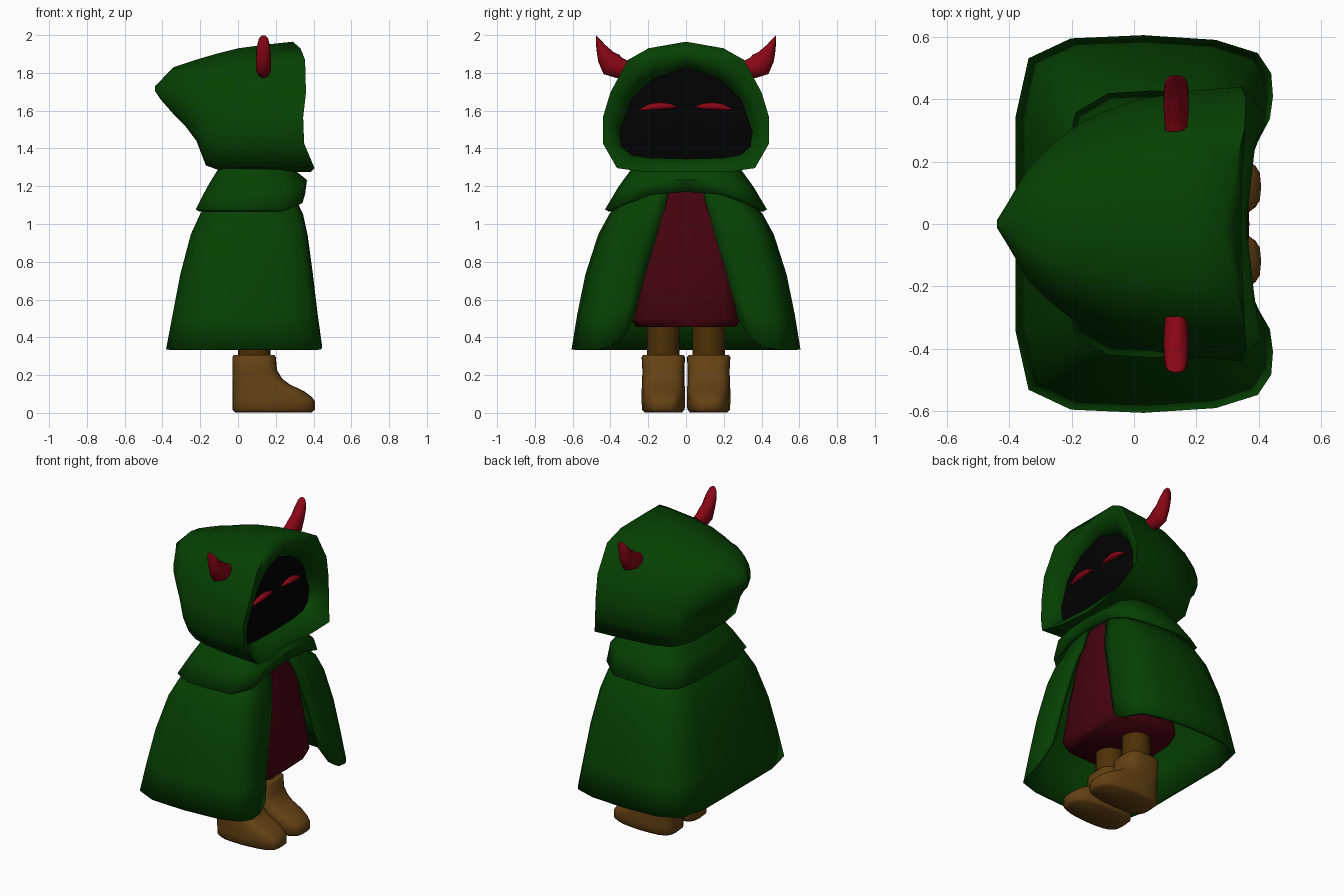
import bpy, bmesh, math

if "Cube" in bpy.data.objects:
    bpy.data.objects.remove(bpy.data.objects["Cube"])


def material(name, r, g, b):
    m = bpy.data.materials.new(name)
    m.diffuse_color = (r, g, b, 1)
    m.use_nodes = True
    m.node_tree.nodes["Principled BSDF"].inputs["Base Color"].default_value = m.diffuse_color
    return m


GREEN = material("green_cloth", 0.002, 0.052, 0.001)
WINE = material("wine_cloth", 0.060, 0.001, 0.005)
RED = material("red", 0.25, 0.002, 0.008)
BROWN = material("boot_leather", 0.13, 0.055, 0.007)
DARK = material("leg_leather", 0.075, 0.03, 0.002)
BLACK = material("shadow", 0.0005, 0.0005, 0.0005)


def loft(name, rings, mat, closed=True, cap0=True, cap1=True, angle=45, thick=0):
    """Skin a list of equal-length rings of 3D points."""
    bm = bmesh.new()
    rows = [[bm.verts.new(p) for p in r] for r in rings]
    n = len(rows[0])
    for a, b in zip(rows, rows[1:]):
        for i in range(n if closed else n - 1):
            j = (i + 1) % n
            bm.faces.new((a[i], a[j], b[j], b[i]))
    if cap0:
        bm.faces.new(rows[0])
    if cap1:
        bm.faces.new(rows[-1])
    bmesh.ops.recalc_face_normals(bm, faces=bm.faces)
    me = bpy.data.meshes.new(name)
    bm.to_mesh(me)
    bm.free()
    me.materials.append(mat)
    ob = bpy.data.objects.new(name, me)
    bpy.context.collection.objects.link(ob)
    if thick:
        s = ob.modifiers.new("thickness", 'SOLIDIFY')
        s.thickness, s.offset = thick, 0
    bpy.ops.object.select_all(action='DESELECT')
    ob.select_set(True)
    bpy.context.view_layer.objects.active = ob
    bpy.ops.object.shade_smooth_by_angle(angle=math.radians(angle))
    return ob


def full(half):
    """Mirror a half ring that starts and ends on y = 0."""
    return half + [(x, -y, z) for x, y, z in half[-2:0:-1]]


def rounded(x0, x1, yc, hw, z, n=20, p=3.0, taper=0):
    """Superellipse ring, optionally narrowing towards +x."""
    out = []
    for i in range(n):
        t = 2 * math.pi * i / n
        c, s = math.cos(t), math.sin(t)
        u = math.copysign(abs(c) ** (2 / p), c)
        v = math.copysign(abs(s) ** (2 / p), s)
        out.append(((x0 + x1) / 2 + u * (x1 - x0) / 2,
                    yc + v * hw * (1 - taper * max(u, 0)), z))
    return out


def tube(name, path, mat, n=10):
    """Sweep along (y, z, half width across, half width in x, x centre)."""
    rings = []
    for i, (y, z, w, wx, x) in enumerate(path):
        a, b = path[max(i - 1, 0)], path[min(i + 1, len(path) - 1)]
        dy, dz = b[0] - a[0], b[1] - a[1]
        d = math.hypot(dy, dz)
        rings.append([(x + wx * math.sin(t), y - dz / d * w * math.cos(t),
                       z + dy / d * w * math.cos(t))
                      for t in (2 * math.pi * k / n for k in range(n))])
    return loft(name, rings, mat, angle=60)


# Hood: inward sloping rim, then sections back to the pointed tip
SECTION = [(0, 1), (.45, .95), (.70, .86), (.91, .61), (1, .42), (1, .22),
           (.83, .03), (.5, 0), (0, 0)]
OPENING = [(0, 1.83), (.17, 1.77), (.23, 1.72), (.29, 1.66), (.35, 1.49),
           (.34, 1.41), (.29, 1.365), (.2, 1.35), (0, 1.345)]
LIP_X = [.285, .285, .285, .285, .285, .285, .30, .30, .30]
RIM_X = [.29, .33, .355, .36, .345, .35, .405, .385, .36]


def section(xs, hw, bot, top):
    return full([(x, u * hw, bot + v * (top - bot)) for x, (u, v) in zip(xs, SECTION)])


# Rounded middle of the rim, between lip and outer edge
mid_rim = [(x, (y + u * .44) / 2, (z + 1.28 + v * .685) / 2)
           for x, (y, z), (u, v) in zip([.345, .35, .355, .355, .34, .34, .36, .36, .35],
                                        OPENING, SECTION)]
hood = [full([(.23, y, z) for y, z in OPENING]),
        full([(x, y, z) for x, (y, z) in zip(LIP_X, OPENING)]),
        full(mid_rim),
        section(RIM_X, .44, 1.275, 1.965)]
for x, hw, bot, top in [(.15, .425, 1.28, 1.95), (0, .395, 1.28, 1.93),
                        (-.10, .36, 1.285, 1.905), (-.17, .325, 1.31, 1.885),
                        (-.22, .29, 1.44, 1.87), (-.28, .24, 1.52, 1.85),
                        (-.34, .18, 1.58, 1.83), (-.41, .06, 1.66, 1.76),
                        (-.44, .012, 1.705, 1.73)]:
    hood.append(section([x] * 9, hw, bot, top))
loft("hood", hood, GREEN, cap0=False, angle=85)

# Shadowed face, slightly domed inside the hood
face = []
for x, k in [(.268, 1.01), (.275, .7), (.28, .25)]:
    face.append(full([(x, y * k, 1.56 + (z - 1.56) * k) for y, z in OPENING]))
loft("face", face, BLACK, cap0=False)

# Eyes and horns
for s, side in ((1, "right"), (-1, "left")):
    tube("eye_" + side, [(s * y, z, w, wx, .278) for y, z, w, wx in
         [(.045, 1.617, .003, .006), (.085, 1.623, .014, .020), (.14, 1.624, .020, .026),
          (.19, 1.619, .017, .022), (.245, 1.605, .004, .008)]], RED, 8)
    tube("horn_" + side, [(s * y, z, w, wx, .135) for y, z, w, wx in
         [(.30, 1.82, .04, .036), (.35, 1.825, .055, .041), (.395, 1.845, .066, .042),
          (.424, 1.885, .048, .041), (.450, 1.935, .027, .037), (.469, 1.98, .009, .026),
          (.476, 1.997, .001, .010)]], RED)

# Shoulder mantle with a hem that rises at the front
PLAN = [(1, 0), (1, .42), (.96, .78), (.6, .97), (0, 1), (-.52, .98), (-.88, .84),
        (-1, .5), (-1, 0)]
LIFT = [.10, .085, .035, 0, 0, 0, 0, 0, 0]
mantle = []
for z, x0, x1, hw, k in [(1.32, -.07, .25, .25, 0), (1.28, -.10, .29, .285, 0),
                         (1.19, -.155, .355, .35, .4), (1.072, -.215, .345, .42, 1)]:
    mantle.append(full([((x0 + x1) / 2 + u * (x1 - x0) / 2, v * hw, z + k * l)
                        for (u, v), l in zip(PLAN, LIFT)]))
loft("shoulder_mantle", mantle, GREEN, cap0=False, cap1=False, angle=60, thick=.02)

# Cloak, open at the front with rounded lower corners
HEM = [(.39, .25), (.425, .32), (.435, .40), (.43, .48), (.39, .54), (.26, .58),
       (.03, .595), (-.2, .585), (-.33, .525), (-.37, .34), (-.37, 0)]
RAISE = [.16, .06, .012, 0, 0, 0, 0, 0, 0, 0, 0]
cloak = []
for z, xb, xf, hw, edge, k in [(1.23, -.08, .28, .26, .08, 0), (1.09, -.16, .31, .35, .11, 0),
                               (1.05, -.19, .33, .395, .125, 0),
                               (.94, -.24, .355, .455, .155, 0), (.73, -.295, .385, .522, .21, .2),
                               (.52, -.335, .41, .565, .25, .6), (.335, -.37, .435, .595, .28, 1)]:
    half = []
    for i, ((hx, hy), r) in enumerate(zip(HEM, RAISE)):
        y = hy * hw / .595
        blend = (1, .6, .3)[i] if i < 3 else 0
        y += blend * (edge - .25 * hw / .595)
        x = xb + (hx + .37) / .805 * (xf - xb) + (1 - k) * (.022, .010)[i] if i < 2 \
            else xb + (hx + .37) / .805 * (xf - xb)
        half.append((x, y, z + k * r))
    cloak.append(half + [(x, -y, z) for x, y, z in half[-2::-1]])
loft("cloak", cloak, GREEN, closed=False, cap0=False, cap1=False, angle=60, thick=.022)

# Robe under the cloak
loft("robe", [rounded(x0, x1, 0, hw, z, 16, 5) for z, x0, x1, hw in
              [(.455, -.12, .35, .265), (.50, -.14, .37, .295), (.75, -.11, .345, .26),
               (1.0, -.08, .31, .22), (1.22, -.05, .27, .17)]], WINE, angle=65)

# Legs and boots
for s, side in ((1, "right"), (-1, "left")):
    loft("leg_" + side, [rounded(0, .172, s * .12, .086, z, 16, 2) for z in (.27, .5)], DARK)
    loft("boot_" + side, [rounded(x0, x1, s * .12, hw, z, 24, 3.4, tp) for z, x0, x1, hw, tp in
         [(0.003, -.015, .39, .10, .15), (.018, -.03, .408, .113, .15), (.06, -.03, .408, .115, .15),
          (.085, -.03, .39, .115, .12), (.115, -.03, .35, .115, .1), (.15, -.03, .275, .113, .05),
          (.18, -.03, .235, .112, 0), (.225, -.03, .207, .111, 0), (.295, -.03, .20, .115, 0),
          (.307, -.022, .192, .106, 0)]], BROWN, angle=70)
